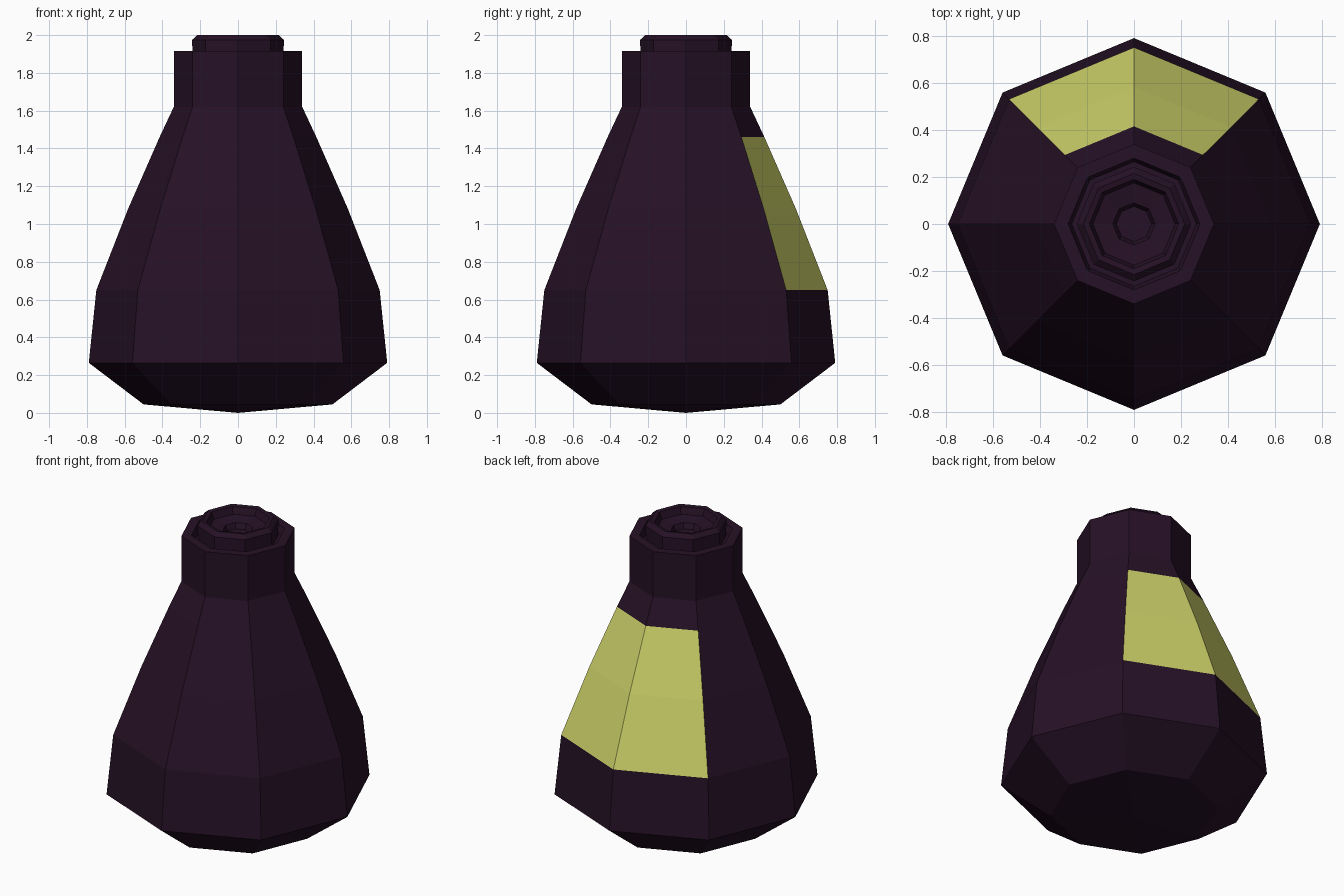
import bpy, bmesh, math

cube = bpy.data.objects.get("Cube")
if cube:
    bpy.data.objects.remove(cube, do_unlink=True)

SIDES = 8


def make_material(name, colour):
    mat = bpy.data.materials.new(name)
    mat.use_nodes = True
    mat.diffuse_color = (*colour, 1)
    bsdf = mat.node_tree.nodes["Principled BSDF"]
    bsdf.inputs["Base Color"].default_value = (*colour, 1)
    bsdf.inputs["Roughness"].default_value = 0.8
    return mat


def lathe(name, profile, materials, paint=None):
    """Turn a (radius, height) profile into a flat-sided solid; radius 0 is a tip."""
    bm = bmesh.new()
    rings = []
    for r, z in profile:
        count = SIDES if r > 0 else 1
        rings.append([bm.verts.new((r * math.cos(math.tau * i / SIDES),
                                    r * math.sin(math.tau * i / SIDES), z))
                      for i in range(count)])
    for low, high in zip(rings, rings[1:]):
        for i in range(SIDES):
            j = i + 1
            corners = [low[i % len(low)], low[j % len(low)],
                       high[j % len(high)], high[i % len(high)]]
            bm.faces.new(list(dict.fromkeys(corners)))
    bmesh.ops.recalc_face_normals(bm, faces=bm.faces)
    if paint:
        for f in bm.faces:
            f.material_index = int(paint(f.calc_center_median()))
    mesh = bpy.data.meshes.new(name)
    bm.to_mesh(mesh)
    bm.free()
    for mat in materials:
        mesh.materials.append(mat)
    obj = bpy.data.objects.new(name, mesh)
    bpy.context.collection.objects.link(obj)
    return obj


dark_glass = make_material("dark plum glass", (0.019, 0.0055, 0.019))
label_yellow = make_material("pale yellow label", (0.61, 0.64, 0.14))

# Label heights, shared by the profile and the paint rule
LABEL_LOW, LABEL_HIGH = 0.65, 1.46


def on_label(c):
    return LABEL_LOW < c.z < LABEL_HIGH and c.y > abs(c.x)


# Bottle: shallow pointed base, belly, sloping shoulders, straight neck and rim
lathe("bottle", [
    (0, 0), (0.5, 0.045), (0.79, 0.265), (0.75, LABEL_LOW),
    (0.582, 1.08), (0.415, LABEL_HIGH), (0.34, 1.62),
    (0.34, 1.915), (0.28, 1.915), (0.265, 1.87), (0, 1.87),
], [dark_glass, label_yellow], on_label)

# Stopper: bevelled collar with a stepped hollow in the top
lathe("stopper", [
    (0, 1.85), (0.24, 1.85), (0.243, 1.975), (0.215, 2.0),
    (0.19, 1.995), (0.175, 1.95), (0.09, 1.935), (0.075, 1.90), (0, 1.90),
], [dark_glass])
